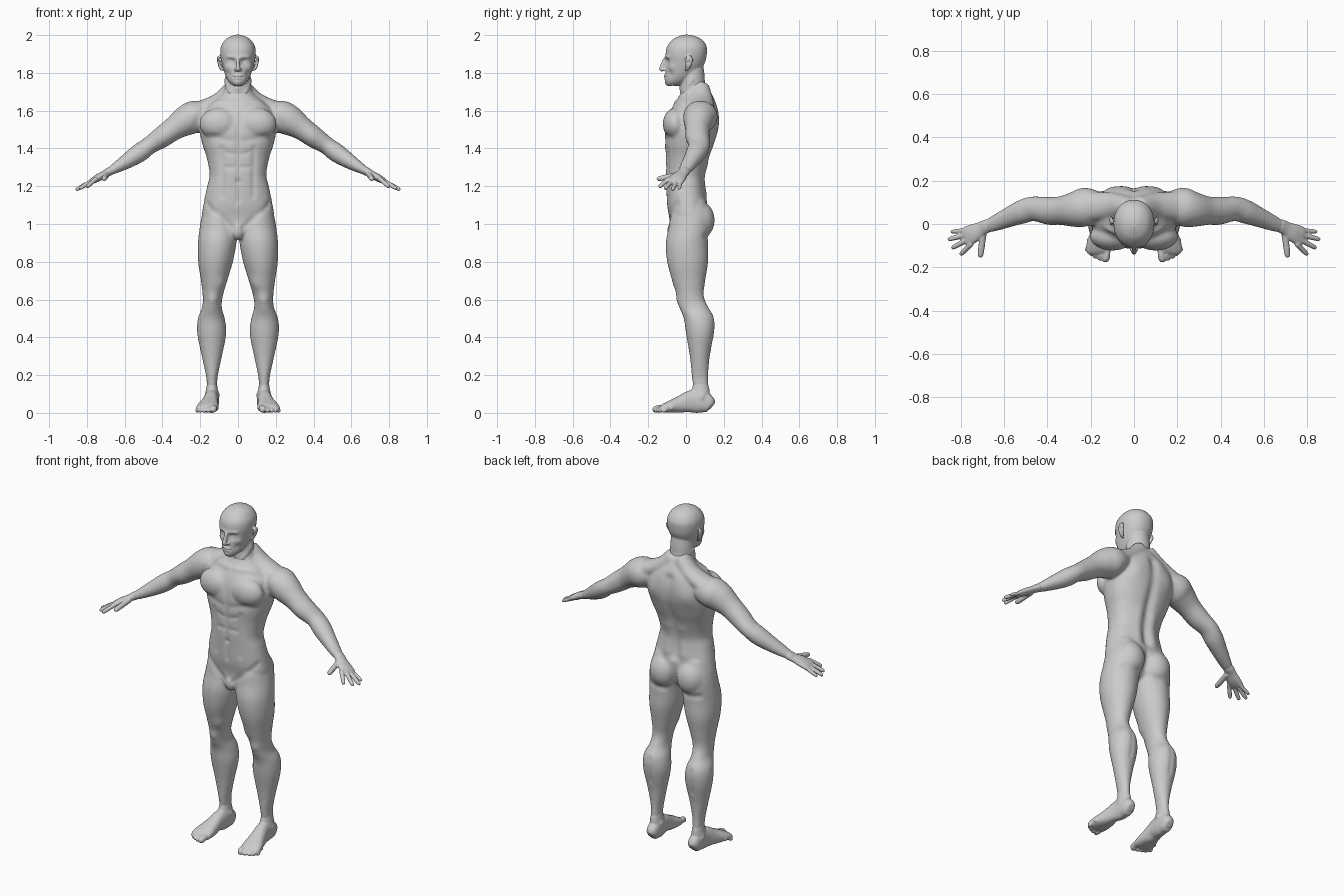
import bpy, bmesh, math
from mathutils import Vector, Matrix

X, Y, Z = Vector((1, 0, 0)), Vector((0, 1, 0)), Vector((0, 0, 1))


def loft(bm, secs, ref=Y, axis=None, p=2.0, both=False, n=32, sub=5):
    """Closed tube through sections (x, y, z, ru, rv), smoothed along its path."""
    s = [Vector(q) for q in secs]
    s = [s[0]] + s + [s[-1]]
    pts = []
    for i in range(1, len(s) - 2):
        a, b, c, d = s[i - 1:i + 3]
        for k in range(sub):
            t = k / sub
            pts.append(0.5 * (2 * b + (c - a) * t + (2 * a - 5 * b + 4 * c - d) * t * t
                              + (3 * b - a - 3 * c + d) * t ** 3))
    pts.append(s[-1])
    for sx in ((1, -1) if both else (1,)):
        rings = []
        for i, q in enumerate(pts):
            c = Vector(q[:3])
            t = axis or (Vector(pts[min(i + 1, len(pts) - 1)][:3]) - Vector(pts[max(i - 1, 0)][:3])).normalized()
            u = ref.cross(t).normalized()
            v = t.cross(u)
            ring = []
            for k in range(n):
                w = 2 * math.pi * k / n
                cu, cv = math.cos(w), math.sin(w)
                cu = math.copysign(abs(cu) ** (2 / p), cu)
                cv = math.copysign(abs(cv) ** (2 / p), cv)
                o = c + u * cu * max(q[3], .001) + v * cv * max(q[4], .001)
                ring.append(bm.verts.new((o.x * sx, o.y, o.z)))
            rings.append(ring)
        for r0, r1 in zip(rings, rings[1:]):
            for k in range(n):
                bm.faces.new((r0[k], r0[(k + 1) % n], r1[(k + 1) % n], r1[k]))
        bm.faces.new(rings[0])
        bm.faces.new(rings[-1])


def upright(bm, secs, **kw):
    """Vertical loft through sections (z, x0, x1, y0, y1)."""
    loft(bm, [((a + b) / 2, (c + d) / 2, z, (b - a) / 2, (d - c) / 2) for z, a, b, c, d in secs], axis=Z, **kw)


def ball(bm, c, r, both=False):
    for sx in ((1, -1) if both else (1,)):
        m = Matrix.Translation((c[0] * sx, c[1], c[2])) @ Matrix.Diagonal((*r, 1))
        bmesh.ops.create_uvsphere(bm, u_segments=24, v_segments=16, radius=1, matrix=m)


def finish(name, bm, voxel, smooth=5, strokes=(), mirror=False):
    """Fuse the parts, smooth them, then push brush strokes (a, b, radius, height) along the normals."""
    bmesh.ops.recalc_face_normals(bm, faces=bm.faces)
    me = bpy.data.meshes.new(name)
    bm.to_mesh(me)
    bm.free()
    ob = bpy.data.objects.new(name, me)
    bpy.context.collection.objects.link(ob)
    m = ob.modifiers.new("fuse", 'REMESH')
    m.mode, m.voxel_size = 'VOXEL', voxel
    m = ob.modifiers.new("soften", 'SMOOTH')
    m.factor, m.iterations = 0.5, smooth
    bpy.context.view_layer.update()
    dg = bpy.context.evaluated_depsgraph_get()
    new = bpy.data.meshes.new_from_object(ob.evaluated_get(dg))
    ob.modifiers.clear()
    ob.data = new
    move = [0.0] * len(new.vertices)
    cos = [Vector((abs(v.co.x), v.co.y, v.co.z)) for v in new.vertices]
    for a, b, r, h in strokes:
        a, b = Vector(a), Vector(b)
        ab = b - a
        l2 = max(ab.length_squared, 1e-9)
        for i, c in enumerate(cos):
            t = min(1, max(0, (c - a).dot(ab) / l2))
            d2 = (c - a - ab * t).length_squared
            if d2 < 6 * r * r:
                move[i] += h * math.exp(-d2 / (r * r))
    nrm = [v.normal.copy() for v in new.vertices]
    for v, k, w in zip(new.vertices, nrm, move):
        v.co += k * w
    new.polygons.foreach_set("use_smooth", [True] * len(new.polygons))
    if mirror:
        m = ob.modifiers.new("mirror", 'MIRROR')
        m.use_mirror_merge = False
    return ob


def dot(x, y, z, r, h):
    return ((x, y, z), (x, y, z), r, h)


# body: torso, legs and arms fused
bm = bmesh.new()
torso = [(.925, .03, -.06, .03), (.96, .1, -.085, .08), (1.03, .185, -.088, .115), (1.1, .183, -.1, .115),
         (1.2, .163, -.105, .1), (1.26, .15, -.108, .1), (1.35, .165, -.108, .125), (1.42, .188, -.112, .15),
         (1.5, .203, -.112, .172), (1.58, .195, -.092, .176), (1.64, .15, -.06, .162), (1.69, .085, -.03, .135),
         (1.74, .068, -.02, .105)]
upright(bm, [(z, -w, w, a, b) for z, w, a, b in torso], p=2.3, n=48)
upright(bm, [(.09, .118, .156, .05, .11), (.14, .112, .164, .037, .12), (.2, .106, .17, .03, .118),
             (.3, .085, .192, .02, .126), (.42, .062, .216, 0, .15), (.5, .07, .212, -.012, .15),
             (.56, .086, .19, -.036, .118), (.62, .08, .187, -.048, .094), (.7, .057, .196, -.073, .102),
             (.8, .027, .211, -.1, .117), (.9, .008, .212, -.107, .118), (.98, .004, .203, -.092, .13),
             (1.05, .01, .19, -.082, .13), (1.13, .04, .165, -.06, .1)], both=True)
loft(bm, [(.14, .08, 1.585, .05, .06), (.215, .078, 1.572, .083, .09), (.27, .068, 1.55, .082, .083),
          (.34, .062, 1.505, .063, .066), (.41, .065, 1.455, .056, .06), (.47, .07, 1.415, .047, .057),
          (.52, .055, 1.378, .05, .055), (.58, .03, 1.338, .042, .046), (.65, .0, 1.295, .028, .036),
          (.69, -.016, 1.273, .018, .027), (.71, -.026, 1.262, .012, .018)], both=True)
loft(bm, [(.02, .075, 1.72, .05, .05), (.1, .085, 1.65, .045, .06), (.2, .08, 1.6, .05, .07)], both=True)
ball(bm, (.09, .072, 1.02), (.085, .08, .1), True)       # buttocks
ball(bm, (.1, -.055, 1.53), (.105, .068, .085), True)    # chest muscles
ball(bm, (0, -.065, .965), (.035, .035, .05))
finish("body", bm, .008, 8, [
    ((.03, -.125, 1.44), (.15, -.1, 1.46), .018, -.006),
    ((0, -.12, 1.62), (0, -.105, 1.12), .013, -.006),
    dot(0, -.105, 1.225, .012, -.008),
    ((0, .17, 1.62), (0, .1, 1.14), .03, -.016),
    ((0, .13, 1.08), (0, .1, .95), .018, -.012),
    dot(.11, .16, 1.53, .05, .008),
    ((.05, .12, 1.3), (.05, .1, 1.16), .03, .007),
    ((.02, -.05, 1.64), (.18, -.01, 1.645), .014, .006),
    ((.03, -.09, .98), (.17, -.05, 1.11), .016, -.006),
    ((.02, -.11, 1.3), (.06, -.105, 1.3), .012, -.004),
    ((.02, -.11, 1.37), (.06, -.105, 1.38), .012, -.004),
    ((.085, -.1, 1.4), (.08, -.09, 1.15), .015, -.005),
    dot(.137, -.045, .6, .028, .007),
    ((.05, .12, .925), (.17, .11, .935), .018, -.007),
    ((.24, -.01, 1.46), (.2, -.03, 1.58), .02, -.008),
    ((.138, .15, .5), (.138, .14, .36), .012, -.004),
    dot(.08, -.06, .68, .035, .007),
    dot(.39, .0, 1.46, .045, .007)])

# head with neck, ears and face
bm = bmesh.new()
skull = [(1.732, .025, -.098, -.04), (1.75, .046, -.108, 0), (1.78, .064, -.11, .045), (1.82, .078, -.108, .08),
         (1.86, .088, -.107, .102), (1.9, .094, -.108, .11), (1.94, .09, -.1, .109), (1.975, .068, -.072, .086),
         (1.993, .04, -.04, .052), (2.002, .012, -.012, .016)]
upright(bm, [(z, -w, w, a, b) for z, w, a, b in skull], p=2.15, n=48)
upright(bm, [(z, -w, w, a, b) for z, w, a, b in
             [(1.65, .06, -.01, .11), (1.69, .073, -.03, .118), (1.74, .068, -.03, .102),
              (1.79, .066, -.03, .098), (1.85, .06, -.02, .09)]])
loft(bm, [(0, -.1, 1.885, .008, .009), (0, -.113, 1.865, .012, .009), (0, -.125, 1.835, .013, .011),
          (0, -.13, 1.82, .011, .013), (0, -.122, 1.81, .006, .01)], ref=X)
ball(bm, (.012, -.114, 1.817), (.009, .012, .008), True)
ball(bm, (0, -.109, 1.784), (.024, .0085, .006))
ball(bm, (0, -.107, 1.772), (.021, .0085, .006))
loft(bm, [(.08, .005, 1.815, .005, .006), (.09, .006, 1.82, .006, .012), (.102, .012, 1.85, .008, .021),
          (.106, .016, 1.875, .007, .021), (.1, .014, 1.89, .004, .01)], both=True)
finish("head", bm, .0045, 4, [
    dot(.035, -.1, 1.858, .018, -.013),
    dot(.035, -.092, 1.856, .011, .008),
    ((.015, -.108, 1.882), (.055, -.093, 1.884), .01, .005),
    ((0, -.118, 1.778), (.024, -.105, 1.777), .004, -.004),
    dot(0, -.105, 1.748, .016, .005),
    dot(.06, -.075, 1.83, .018, .005),
    dot(.05, -.085, 1.795, .018, -.005),
    dot(.113, .012, 1.855, .012, -.006),
    ((.03, -.035, 1.67), (.065, .03, 1.76), .014, .005),
    dot(0, -.04, 1.72, .014, .006)])

# hand with fingers, mirrored
bm = bmesh.new()
loft(bm, [(.655, -.001, 1.292, .016, .022), (.675, -.008, 1.281, .023, .031), (.705, -.022, 1.265, .019, .033),
          (.74, -.042, 1.245, .02, .043), (.772, -.058, 1.228, .015, .046), (.786, -.064, 1.221, .008, .036)])
fingers = [((.75, -.09, 1.24), (.802, -.143, 1.195), .012), ((.76, -.068, 1.237), (.842, -.112, 1.185), .012),
           ((.762, -.047, 1.233), (.86, -.072, 1.18), .012), ((.755, -.026, 1.232), (.847, -.036, 1.186), .0105),
           ((.695, -.035, 1.262), (.71, -.155, 1.237), .015)]
for a, b, r in fingers:
    a, b = Vector(a), Vector(b)
    loft(bm, [(*a.lerp(b, t), r * k, r * k) for t, k in ((0, 1.1), (.4, 1), (.6, 1), (.85, .9), (.96, .7), (1, .3))],
         ref=Z, n=16)
finish("hand", bm, .0042, 4, mirror=True)

# foot with toes, mirrored
bm = bmesh.new()
loft(bm, [(.137, .14, .035, .018, .016), (.137, .126, .044, .043, .032), (.138, .08, .06, .06, .037),
          (.142, .03, .06, .06, .038), (.15, -.03, .045, .045, .046), (.159, -.085, .032, .032, .057),
          (.165, -.122, .023, .022, .057), (.165, -.136, .018, .012, .045)], ref=X, p=2.3)
upright(bm, [(.04, .108, .168, .02, .125), (.09, .102, .174, .022, .126), (.13, .108, .168, .032, .123),
             (.165, .113, .163, .042, .112)])
toes = [(.127, .131, -.175, .0175), (.152, .157, -.168, .0125), (.173, .179, -.158, .012),
        (.191, .198, -.146, .0115), (.208, .215, -.128, .011)]
for x0, x1, y, r in toes:
    loft(bm, [(x0, y + .06, .026, r, r), (x0, y + .03, .024, r, r), (x1, y + .012, r + .001, r, r),
              (x1, y + .003, r, r * .75, r * .75), (x1, y - .002, r, r * .3, r * .3)], ref=X, n=16)
finish("foot", bm, .0045, 4, [
    dot(.105, .08, .095, .014, .006), dot(.172, .085, .085, .014, .006),
    dot(.115, .0, .01, .03, -.008)], mirror=True)
